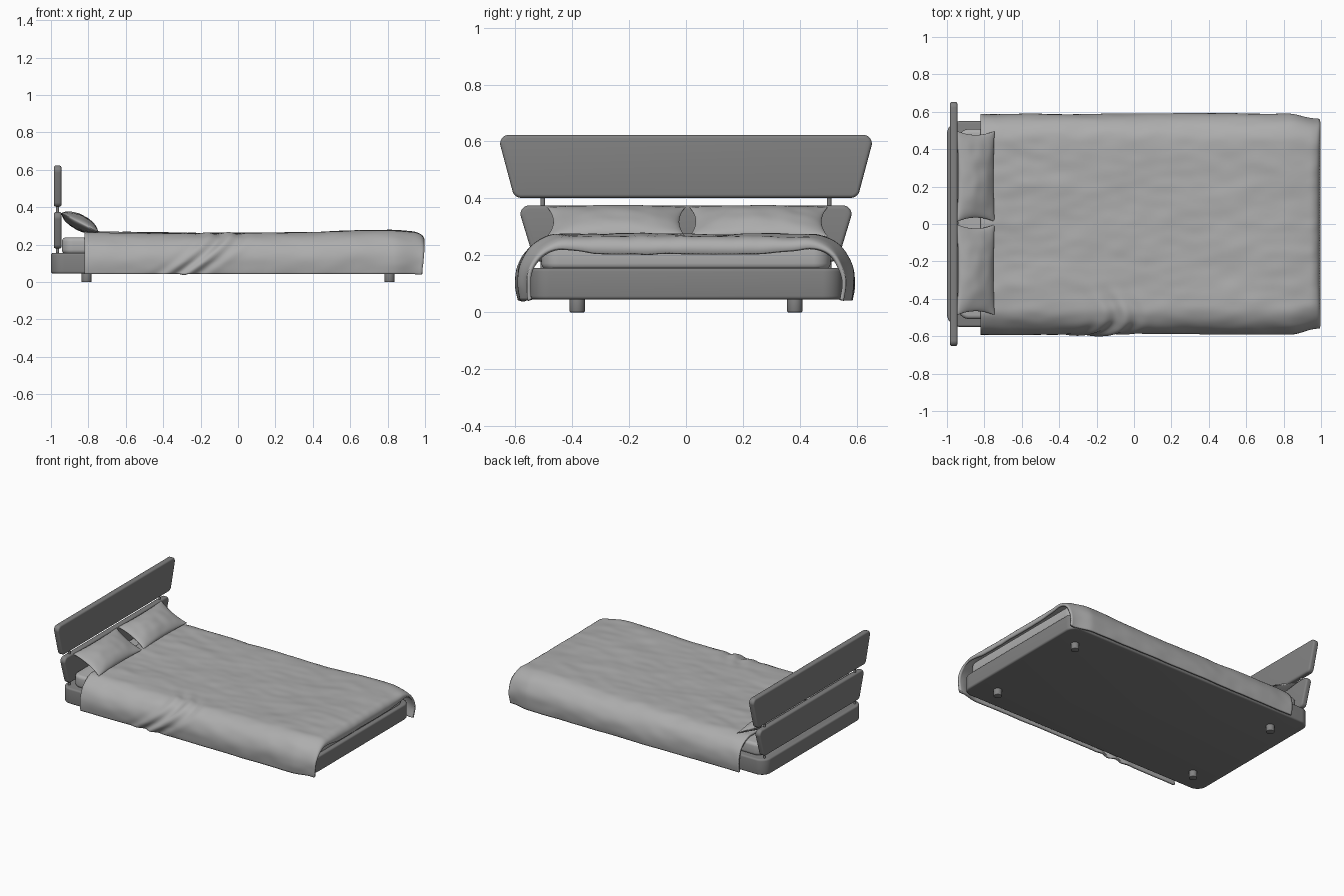
import bpy, bmesh, math
from mathutils import Vector, Matrix, noise

if "Cube" in bpy.data.objects:
    bpy.data.objects.remove(bpy.data.objects["Cube"])


def material(name, v):
    m = bpy.data.materials.new(name)
    m.diffuse_color = (v, v, v, 1)
    m.use_nodes = True
    m.node_tree.nodes["Principled BSDF"].inputs["Base Color"].default_value = m.diffuse_color
    return m


CLOTH = material("light grey cloth", 0.42)
FRAME = material("dark grey frame", 0.22)


def finish(bm, name, mat, angle=40):
    bmesh.ops.recalc_face_normals(bm, faces=bm.faces)
    me = bpy.data.meshes.new(name)
    bm.to_mesh(me)
    bm.free()
    ob = bpy.data.objects.new(name, me)
    bpy.context.collection.objects.link(ob)
    me.materials.append(mat)
    bpy.ops.object.select_all(action='DESELECT')
    ob.select_set(True)
    bpy.context.view_layer.objects.active = ob
    bpy.ops.object.shade_smooth_by_angle(angle=math.radians(angle))
    return ob


def fillet(corners, r, n=8):
    # round the corners of a 2D polygon
    out = []
    for i, c in enumerate(corners):
        c = Vector(c)
        a = (Vector(corners[i - 1]) - c).normalized()
        b = (Vector(corners[(i + 1) % len(corners)]) - c).normalized()
        half = a.angle(b) / 2
        d = r / math.tan(half)
        mid = c + (a + b).normalized() * (r / math.sin(half))
        p, q = c + a * d - mid, c + b * d - mid
        for k in range(n + 1):
            v = p.lerp(q, k / n).normalized() * r
            out.append(mid + v)
    return out


def prism(name, corners, r, lo, hi, axis, mat, rim):
    # rounded slab along z (plan x, y) or along x (profile y, z)
    bm = bmesh.new()
    put = (lambda p: (p.x, p.y, lo)) if axis == 'z' else (lambda p: (lo, p.x, p.y))
    f = bm.faces.new([bm.verts.new(put(p)) for p in fillet(corners, r)])
    ext = bmesh.ops.extrude_face_region(bm, geom=[f])
    top = [g for g in ext['geom'] if isinstance(g, bmesh.types.BMVert)]
    d = (0, 0, hi - lo) if axis == 'z' else (hi - lo, 0, 0)
    bmesh.ops.translate(bm, verts=top, vec=d)
    edges = [e for e in bm.edges if any(len(g.verts) > 4 for g in e.link_faces)]
    bmesh.ops.bevel(bm, geom=edges, offset=rim, segments=4, profile=0.5, affect='EDGES')
    return finish(bm, name, mat)


def cylinder(name, x, y, z0, z1, r, mat, rim=0.0):
    bm = bmesh.new()
    bmesh.ops.create_cone(bm, cap_ends=True, segments=24, radius1=r, radius2=r, depth=z1 - z0,
                          matrix=Matrix.Translation((x, y, (z0 + z1) / 2)))
    if rim:
        edges = [e for e in bm.edges if any(len(f.verts) > 4 for f in e.link_faces)]
        bmesh.ops.bevel(bm, geom=edges, offset=rim, segments=2, profile=0.5, affect='EDGES')
    return finish(bm, name, mat)


def rect(x0, x1, y):
    return [(x0, -y), (x1, -y), (x1, y), (x0, y)]


def trapezoid(yb, yt, z0, z1):
    return [(-yb, z0), (yb, z0), (yt, z1), (-yt, z1)]


# base, mattress and headboard panels
prism("bed_base", rect(-1.0, 0.965, 0.55), 0.07, 0.045, 0.155, 'z', FRAME, 0.012)
prism("mattress", rect(-0.942, 0.945, 0.508), 0.06, 0.15, 0.238, 'z', CLOTH, 0.022)
prism("upper_headboard", trapezoid(0.603, 0.662, 0.402, 0.623), 0.03, -0.985, -0.944, 'x', FRAME, 0.012)
prism("lower_headboard", trapezoid(0.532, 0.592, 0.178, 0.375), 0.03, -0.985, -0.944, 'x', FRAME, 0.012)

# headboard posts and feet
for sy, side in ((-1, "right"), (1, "left")):
    cylinder("headboard_post_" + side, -0.965, sy * 0.503, 0.145, 0.43, 0.008, FRAME)
    for sx, end in ((-1, "head"), (1, "foot")):
        cylinder(f"foot_{end}_{side}", sx * 0.81, sy * 0.382, 0.0, 0.06, 0.027, FRAME, 0.004)


def smooth(t):
    t = max(0.0, min(1.0, t))
    return t * t * (3 - 2 * t)


def top_height(x):
    return 0.262 + 0.013 * smooth((x - 0.3) / 0.4) - 0.012 * smooth((x - 0.8) / 0.2) \
        + 0.004 * smooth((-0.6 - x) / 0.2)


# blanket: draped section swept along the bed, with soft folds
def blanket():
    bm = bmesh.new()
    nx, ns = 150, 110
    ry, rz, hem = 0.15, 0.15, 0.042
    rows = []
    for i in range(nx + 1):
        u = i / nx
        row = []
        for j in range(ns + 1):
            s = j / ns * 2 - 1
            sg, a = (1 if s >= 0 else -1), abs(s)
            x = -0.82 + 1.818 * u
            w = 0.59 - 0.03 * smooth((x - 0.83) / 0.17)
            zt = top_height(x)
            # flat top, elliptical shoulder, hanging side
            if a < 0.55:
                y, z, n = (w - ry) * a / 0.55, zt, Vector((0, 0, 1))
            elif a < 0.85:
                t = (a - 0.55) / 0.3 * math.pi / 2
                y = w - ry + ry * math.sin(t)
                z = zt - rz + rz * math.cos(t)
                n = Vector((0, math.sin(t), math.cos(t)))
            else:
                t = (a - 0.85) / 0.15
                y, n = w - 0.008 * t * t, Vector((0, 1, 0))
                z = (zt - rz) * (1 - t) + hem * t
            # foot end turns down over the mattress
            k = max(0.0, (x - 0.94) / 0.058)
            side = 1 - smooth((a - 0.35) / 0.45)
            z -= (0.012 + 0.045 * side) * (1 - math.sqrt(max(0, 1 - k * k)))
            x -= 0.014 * smooth((a - 0.7) / 0.3) * smooth((x - 0.8) / 0.2)
            # wrinkles, plus a bunch of diagonal folds on the front side
            p = Vector((x * 3 + sg * y * 2, sg * y * 6 - x, z * 6))
            d = 0.006 * noise.noise(p) + 0.003 * noise.noise(p * 2.7)
            head = smooth((-0.2 - x) / 0.5) * 0.004
            d += head * noise.noise(Vector((x * 7, sg * y * 16, 3)))
            if sg < 0:
                q = x + 0.2 - (z - 0.15) * 1.3 + (0.5 - y) * 0.5
                env = math.exp(-(q / 0.11) ** 2) * smooth((a - 0.38) / 0.25)
                d += 0.011 * env * math.sin(q * 52)
            pos = Vector((x, y, z)) + n * d
            row.append(bm.verts.new((pos.x, sg * pos.y, max(pos.z, 0.04))))
        rows.append(row)
    for i in range(nx):
        for j in range(ns):
            bm.faces.new((rows[i][j], rows[i + 1][j], rows[i + 1][j + 1], rows[i][j + 1]))
    ob = finish(bm, "blanket", CLOTH, 60)
    # make the shell grow inward
    up = sum(p.normal.z for p in ob.data.polygons) > 0
    mod = ob.modifiers.new("thickness", 'SOLIDIFY')
    mod.thickness = 0.014
    mod.offset = -1 if up else 1


blanket()


# pillows: puffed cushions with pointed corners, leaning on the headboard
def pillow(name, cy, seed):
    bm = bmesh.new()
    n, m = 24, 40
    rot = Matrix.Rotation(math.radians(27), 4, 'Y')
    for sgn in (1, -1):
        grid = []
        for i in range(n + 1):
            u = -math.cos(math.pi * i / n)
            line = []
            for j in range(m + 1):
                v = -math.cos(math.pi * j / m)
                x = 0.113 * u * (1 - 0.07 * (1 - v * v))
                y = 0.243 * v * (1 - 0.09 * (1 - u * u))
                puff = ((1 - u * u) * (1 - v * v)) ** 0.55
                z = sgn * 0.041 * puff
                z += puff * 0.005 * noise.noise(Vector((x * 18, y * 14, seed + sgn)))
                line.append(bm.verts.new(rot @ Vector((x, y, z)) + Vector((-0.846, cy, 0.318))))
            grid.append(line)
        for i in range(n):
            for j in range(m):
                bm.faces.new((grid[i][j], grid[i + 1][j], grid[i + 1][j + 1], grid[i][j + 1]))
    bmesh.ops.remove_doubles(bm, verts=bm.verts, dist=0.00005)
    finish(bm, name, CLOTH, 60)


pillow("pillow_left", 0.255, 5)
pillow("pillow_right", -0.245, 11)
